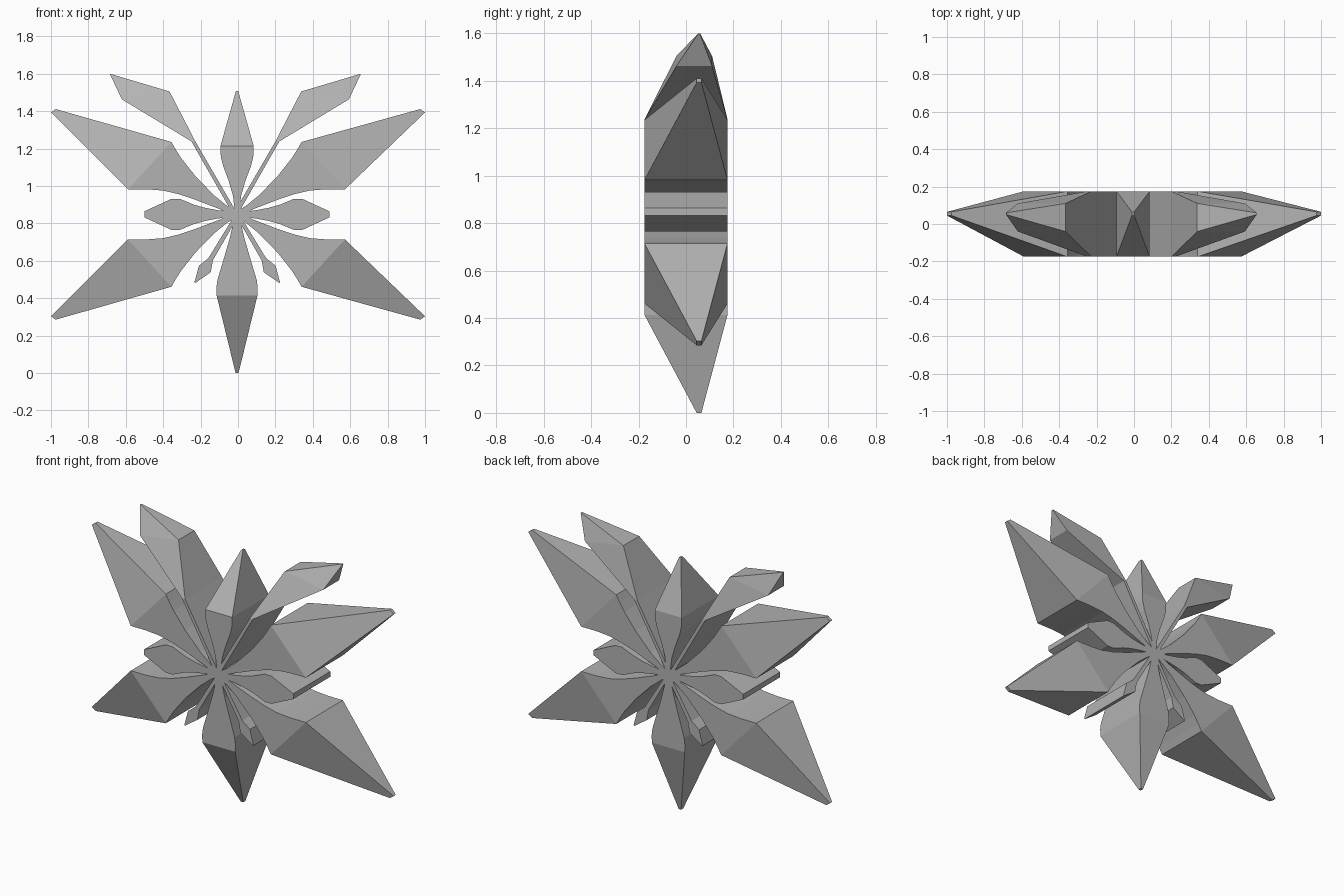
import bpy, bmesh

D = 0.175          # half depth of every petal
CZ = 0.848         # height of the centre
TIP = (0.045, 0.065)

mat = bpy.data.materials.new("mid grey")
mat.diffuse_color = (0.45, 0.45, 0.45, 1)


def petal(name, stations, sx=1, sz=1, shift=0.0):
    """Loft rectangles: each station is (edge A x,z, edge B x,z, (front, back)).
    z is measured from the centre of the star."""
    bm = bmesh.new()
    rings = []
    for ax, az, bx, bz, (f, b) in stations:
        ring = []
        for x, z, y in ((ax, az, f), (bx, bz, f), (bx, bz, b), (ax, az, b)):
            dx = 0 if abs(x) > 0.9 else shift
            ring.append(bm.verts.new((sx * x + dx, y, CZ + sz * z)))
        rings.append(ring)
    for p, q in zip(rings, rings[1:]):
        for i in range(4):
            j = (i + 1) % 4
            bm.faces.new((p[i], p[j], q[j], q[i]))
    bm.faces.new(rings[0])
    bm.faces.new(rings[-1])
    bmesh.ops.remove_doubles(bm, verts=bm.verts, dist=0.0005)
    bmesh.ops.recalc_face_normals(bm, faces=bm.faces)
    me = bpy.data.meshes.new(name)
    bm.to_mesh(me)
    bm.free()
    me.materials.append(mat)
    ob = bpy.data.objects.new(name, me)
    bpy.context.collection.objects.link(ob)


F = (-D, D)

# four large diagonal petals
large = [(0.008, -0.01, -0.008, 0.01, F),
         (0.09, 0.028, 0.05, 0.045, F),
         (0.22, 0.078, 0.12, 0.102, F),
         (0.31, 0.108, 0.22, 0.205, F),
         (0.39, 0.127, 0.295, 0.30, F),
         (0.48, 0.134, 0.325, 0.347, F),
         (0.58, 0.134, 0.348, 0.387, F),
         (1.0, 0.545, 0.975, 0.563, TIP)]
# slim branches with a bent, thinning head
branch = [(0.008, -0.008, -0.008, 0.008, F),
          (0.235, 0.39, 0.214, 0.39, F),
          (0.607, 0.615, 0.352, 0.657, (-0.04, 0.11)),
          (0.67, 0.748, 0.668, 0.751, (0.05, 0.06))]
# small horizontal petals
side = [(0, -0.010, 0, 0.010, F), (0.10, -0.022, 0.10, 0.022, F),
        (0.17, -0.035, 0.17, 0.035, F), (0.23, -0.052, 0.23, 0.052, F),
        (0.305, -0.083, 0.305, 0.083, F), (0.35, -0.083, 0.35, 0.083, F),
        (0.495, -0.016, 0.495, 0.016, F)]
# tiny lower petals
tiny = [(-0.008, -0.005, 0.008, 0.005, F), (0.13, -0.245, 0.155, -0.235, F),
        (0.142, -0.31, 0.205, -0.275, F), (0.226, -0.368, 0.228, -0.36, F)]

for sx, sd in ((-1, "left"), (1, "right")):
    petal("upper_large_petal_" + sd, large, sx, 1, -0.008)
    petal("lower_large_petal_" + sd, large, sx, -1, -0.008)
    petal("slim_branch_" + sd, branch, sx, 1, -0.014)
    petal("side_petal_" + sd, side, sx, 1, -0.006)
    petal("tiny_petal_" + sd, tiny, sx, 1, -0.004)


def upright(name, widths, sz):
    petal(name, [(-w, z, w, z, y) for w, z, y in widths], 1, sz, -0.005)


# vertical petals
upright("top_petal", [(0.010, 0, F), (0.022, 0.10, F), (0.045, 0.18, F),
                      (0.075, 0.26, F), (0.087, 0.31, F), (0.089, 0.365, F),
                      (0.006, 0.66, TIP)], 1)
upright("bottom_petal", [(0.010, 0, F), (0.04, 0.13, F), (0.075, 0.25, F),
                         (0.105, 0.35, F), (0.110, 0.39, F), (0.109, 0.435, F),
                         (0.008, CZ, TIP)], -1)
